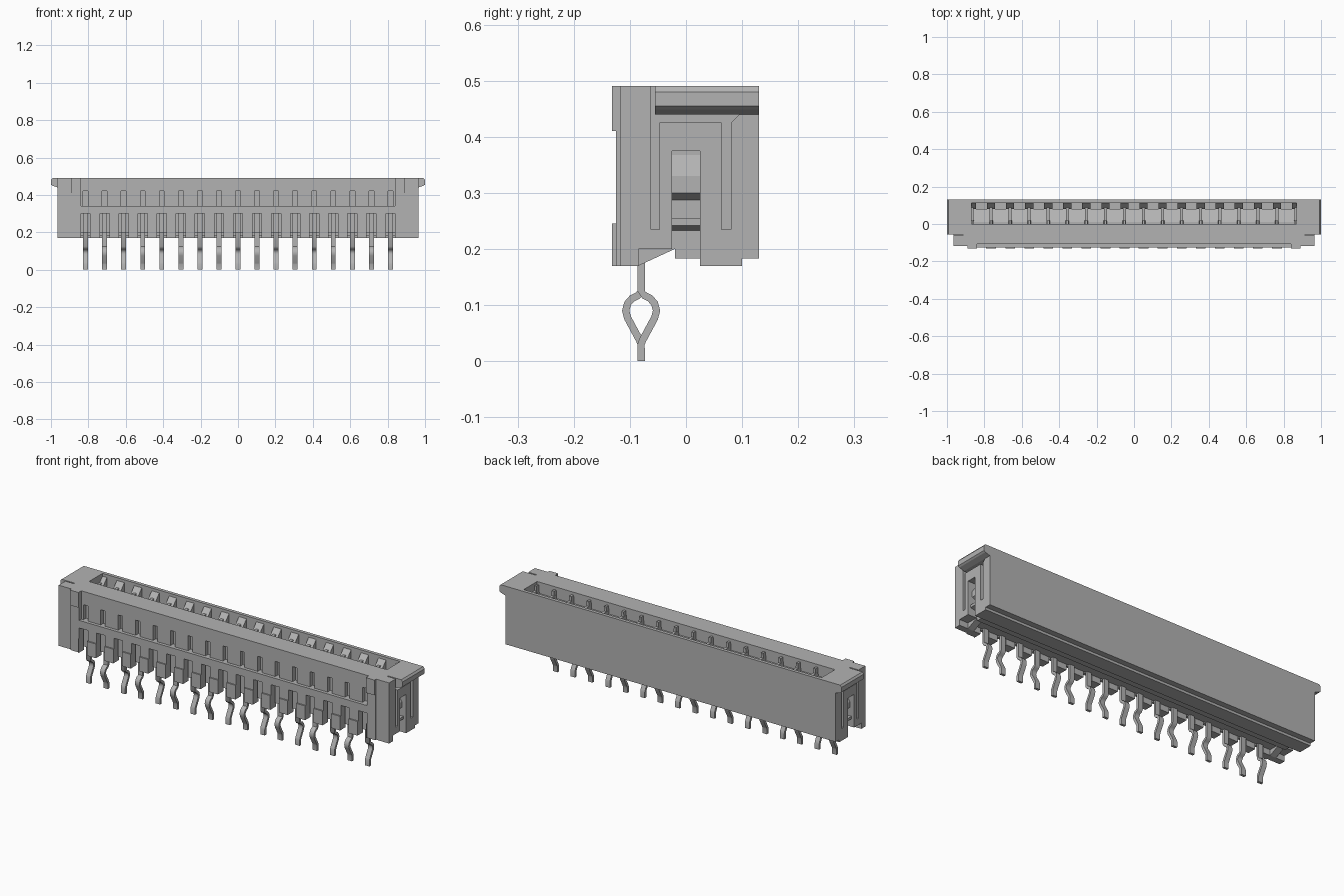
import bpy, bmesh, math
from mathutils import Vector

if "Cube" in bpy.data.objects:
    bpy.data.objects.remove(bpy.data.objects["Cube"], do_unlink=True)

grey = bpy.data.materials.new("light grey")
grey.use_nodes = True
GREY = (0.45, 0.45, 0.45, 1)
grey.diffuse_color = GREY
grey.node_tree.nodes["Principled BSDF"].inputs["Base Color"].default_value = GREY


def prism(bm, pts, lo, hi, axis="x"):
    """Extrude a YZ (axis x) or XZ (axis y) outline from lo to hi."""
    def at(p, t):
        return (t, p[0], p[1]) if axis == "x" else (p[0], t, p[1])
    a = [bm.verts.new(at(p, lo)) for p in pts]
    b = [bm.verts.new(at(p, hi)) for p in pts]
    bm.faces.new(a)
    bm.faces.new(b[::-1])
    for i in range(len(pts)):
        j = (i + 1) % len(pts)
        bm.faces.new((a[i], b[i], b[j], a[j]))


def box(bm, x0, x1, y0, y1, z0, z1):
    prism(bm, [(y0, z0), (y1, z0), (y1, z1), (y0, z1)], x0, x1)


def finish(name, bm, smooth=False):
    bmesh.ops.recalc_face_normals(bm, faces=bm.faces[:])
    me = bpy.data.meshes.new(name)
    bm.to_mesh(me)
    bm.free()
    me.materials.append(grey)
    ob = bpy.data.objects.new(name, me)
    bpy.context.collection.objects.link(ob)
    if smooth:
        bpy.ops.object.select_all(action="DESELECT")
        ob.select_set(True)
        bpy.context.view_layer.objects.active = ob
        bpy.ops.object.shade_smooth_by_angle(angle=math.radians(40))
    return ob


N, PITCH = 17, 0.1019
PINS = [(i - (N - 1) / 2) * PITCH for i in range(N)]
UNDER = [(-.085, .2), (-.02, .2), (-.02, .183), (.025, .183), (.025, .17),
         (.10, .17), (.10, .183), (.13, .183), (.13, .49)]


def gaps(half, end):
    """Spans left between the openings centred on each pin."""
    edges = [-end] + [v for x in PINS for v in (x - half, x + half)] + [end]
    return list(zip(edges[::2], edges[1::2]))


# Main housing with the long slot open at the top
bm = bmesh.new()
prism(bm, UNDER + [(.112, .49), (.112, .28), (0, .28), (0, .49), (-.085, .49)], -.88, .88)
finish("housing", bm)

# Front wall: slit band above, slotted skirt below
bm = bmesh.new()
box(bm, -.84, .84, -.108, -.085, .42, .49)
for a, b in gaps(.013, .84):
    box(bm, a, b, -.108, -.085, .34, .42)
box(bm, -.84, .84, -.125, -.085, .30, .34)
for a, b in gaps(.025, .84):
    box(bm, a, b, -.125, -.085, .17, .30)
finish("front_wall", bm)

# Small raised pads on the skirt teeth
bm = bmesh.new()
for a, b in gaps(.025, .84):
    box(bm, a, b, -.132, -.125, .17, .245)
finish("skirt_pads", bm)

# Slot interior: ribs with wedge feet, ramps and chamfered rear pockets
bm = bmesh.new()
for i in range(N + 1):
    x = (i - N / 2) * PITCH
    box(bm, x - .008, x + .008, 0, .112, .28, .45)
    prism(bm, [(x - .02, .28), (x + .02, .28), (x + .006, .475), (x - .006, .475)], 0, .02, "y")
    prism(bm, [(.08, .28), (.112, .28), (.112, .475), (.08, .44)], x - .022, x + .022)
finish("slot_ribs", bm)

bm = bmesh.new()
for x in PINS:
    prism(bm, [(0, .28), (.08, .28), (.08, .385), (.012, .43), (0, .43)], x - .043, x + .043)
finish("slot_ramps", bm)

# End blocks, mirrored left and right
for side, s in (("left", 1), ("right", -1)):
    def bx(bm, x0, x1, *r):
        box(bm, *sorted((s * x0, s * x1)), *r)

    def pr(bm, pts, x0, x1):
        prism(bm, pts, *sorted((s * x0, s * x1)))

    bm = bmesh.new()
    pr(bm, [(-.118, .17), (-.085, .17)] + UNDER[1:] + [(-.118, .49)], .88, .915)
    pr(bm, [(-.118, .17), (-.085, .17), (-.085, .2), (-.062, .2), (-.062, .49), (-.118, .49)],
       .915, .965)
    pr(bm, [(.08, .17), (.10, .17), (.10, .183), (.13, .183), (.13, .445), (.10, .445),
            (.08, .425)], .915, .965)
    finish(side + "_end_block", bm)

    # Corner post with raised pad
    bm = bmesh.new()
    bx(bm, .84, .89, -.125, -.085, .17, .49)
    bx(bm, .84, .89, -.132, -.125, .41, .49)
    finish(side + "_corner_post", bm)

    # Flexible latch panel around a window
    bm = bmesh.new()
    bx(bm, .915, .965, -.062, -.025, .2, .235)
    bx(bm, .915, .965, .025, .08, .17, .235)
    bx(bm, .915, .965, -.047, -.025, .235, .425)
    bx(bm, .915, .965, .025, .063, .235, .425)
    bx(bm, .915, .965, -.025, .025, .375, .425)
    finish(side + "_latch_panel", bm)

    # Barb inside the window
    bm = bmesh.new()
    prism(bm, [(s * x, z) for x, z in ((.91, .285), (.94, .30), (.94, .33), (.91, .375))],
          -.025, .025, "y")
    prism(bm, [(s * x, z) for x, z in ((.91, .232), (.95, .242), (.95, .255), (.91, .255))],
          -.025, .025, "y")
    finish(side + "_latch_barb", bm)

    # Overhanging top ear
    bm = bmesh.new()
    prism(bm, [(s * x, z) for x, z in ((.87, .44), (.965, .44), (.992, .449), (1.0, .455),
                                       (1.0, .48), (.992, .49), (.87, .49))],
          -.055, .13, "y")
    finish(side + "_top_ear", bm)

# Contact pins with alternating kinked legs
PATH = [(0, .29), (0, .125), (.006, .117), (.016, .112), (.024, .103), (.0275, .09),
        (.024, .077), (.003, .038), (0, .030), (0, 0)]
for i, x in enumerate(PINS):
    s = 1 if i % 2 == 0 else -1
    pts = [Vector((-.08 + s * y, z)) for y, z in PATH]
    left, right = [], []
    for k, p in enumerate(pts):
        t = (pts[min(k + 1, len(pts) - 1)] - pts[max(k - 1, 0)]).normalized()
        n = Vector((-t.y, t.x)) * .0065
        left.append(p + n)
        right.append(p - n)
    bm = bmesh.new()
    for k in range(len(pts) - 1):
        prism(bm, [left[k], left[k + 1], right[k + 1], right[k]], x - .013, x + .013)
    # Merge the segments into one strip and drop the inner walls
    bmesh.ops.remove_doubles(bm, verts=bm.verts[:], dist=1e-5)
    inner = [f for f in bm.faces if all(len(e.link_faces) > 2 for e in f.edges)]
    bmesh.ops.delete(bm, geom=inner, context="FACES")
    finish(f"pin_{i + 1}", bm, smooth=True)

# Contact bodies seated in the skirt slots
bm = bmesh.new()
for x in PINS:
    box(bm, x - .013, x + .013, -.108, -.0735, .2, .30)
finish("contact_bodies", bm)
